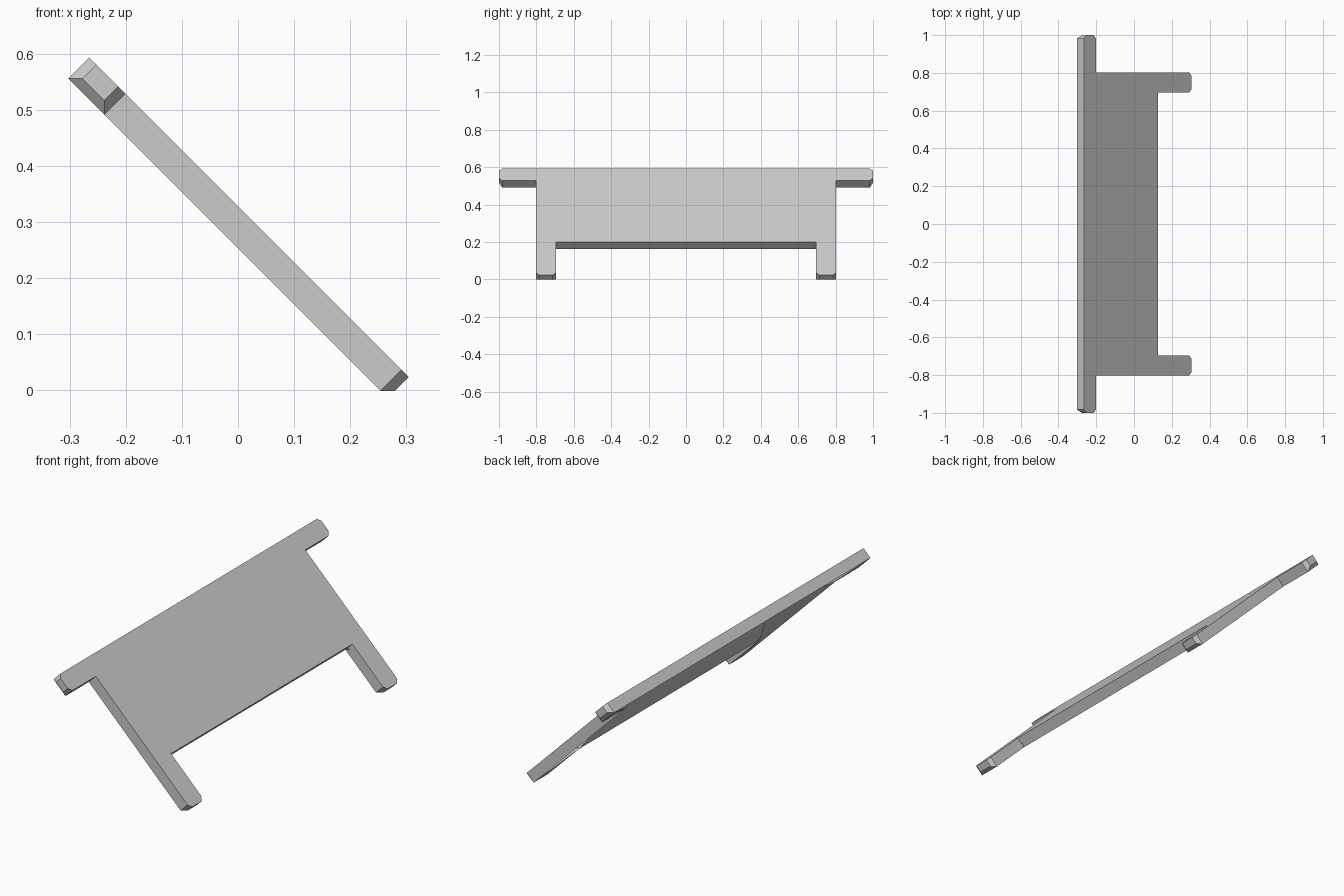
import bpy, bmesh
from mathutils import Vector
from math import sqrt

cube = bpy.data.objects.get("Cube")
if cube:
    bpy.data.objects.remove(cube, do_unlink=True)

grey = bpy.data.materials.new("plain grey")
grey.use_nodes = True
colour = (0.6, 0.6, 0.6, 1)
grey.diffuse_color = colour
grey.node_tree.nodes["Principled BSDF"].inputs["Base Color"].default_value = colour

THICK, CHAMFER = 0.053, 0.018
RAIL, PANEL, LEG = 0.091, 0.555, 0.787      # distances down the slope
LEG_IN, LEG_OUT, RAIL_END = 0.695, 0.803, 0.982
HOLLOW = [(0.17, 0.6), (0.38, 0.6)]         # floor of the hollow underneath
HOLLOW_DEPTH = 0.015
S = 1 / sqrt(2)


def place(u, y, depth):
    """Point u down the 45 degree slope, depth below its upper surface."""
    return Vector(((u - depth) * S - 0.265, y, 0.593 - (u + depth) * S))


# Half outline of the board, mirrored to the other side
half = [(0, RAIL_END), (RAIL, RAIL_END), (RAIL, LEG_OUT),
        (LEG, LEG_OUT), (LEG, LEG_IN), (PANEL, LEG_IN)]
count = len(half)
outline = half + [(u, -y) for u, y in reversed(half)]

# Flat top and edge walls
bm = bmesh.new()
upper = [bm.verts.new(place(u, y, 0)) for u, y in outline]
lower = [bm.verts.new(place(u, y, THICK)) for u, y in outline]
bm.faces.new(upper)
sides = []
for i in range(len(outline)):
    j = (i + 1) % len(outline)
    sides.append(bm.faces.new((upper[j], upper[i], lower[i], lower[j])))

# Underside sloping up to a shallow hollow
left = lower[:count] + [bm.verts.new(place(u, y, HOLLOW_DEPTH)) for u, y in HOLLOW]
right = lower[:count - 1:-1] + [bm.verts.new(place(u, -y, HOLLOW_DEPTH)) for u, y in HOLLOW]
near, far = count, count + 1
for ring in (left, right):
    for corners in ((0, 1, 2), (0, 2, near), (2, far, near), (2, 3, far),
                    (3, 5, far), (3, 4, 5)):
        bm.faces.new([ring[c] for c in corners])
for a, b in ((0, near), (near, far), (far, 5)):
    bm.faces.new((left[a], left[b], right[b], right[a]))
bmesh.ops.recalc_face_normals(bm, faces=bm.faces[:])

# Tapered ends of the rail and legs: drawn in on both sides and underneath
along, normal = Vector((S, 0, -S)), Vector((S, 0, S))
across = Vector((0, 1, 0))
ends = [(0, across, along), (2 * count - 2, -across, along),
        (3, along, across), (2 * count - 5, along, across)]
for index, outward, width in ends:
    cap = bmesh.ops.extrude_discrete_faces(bm, faces=[sides[index]])["faces"][0]
    centre = cap.calc_center_median()
    for v in cap.verts:
        offset = v.co - centre
        v.co += outward * CHAMFER
        v.co -= width * (CHAMFER if offset.dot(width) > 0 else -CHAMFER)
        if offset.dot(normal) < 0:
            v.co += normal * CHAMFER
bmesh.ops.recalc_face_normals(bm, faces=bm.faces[:])

mesh = bpy.data.meshes.new("slanted_board")
bm.to_mesh(mesh)
bm.free()
mesh.materials.append(grey)
board = bpy.data.objects.new("slanted_board", mesh)
bpy.context.collection.objects.link(board)
